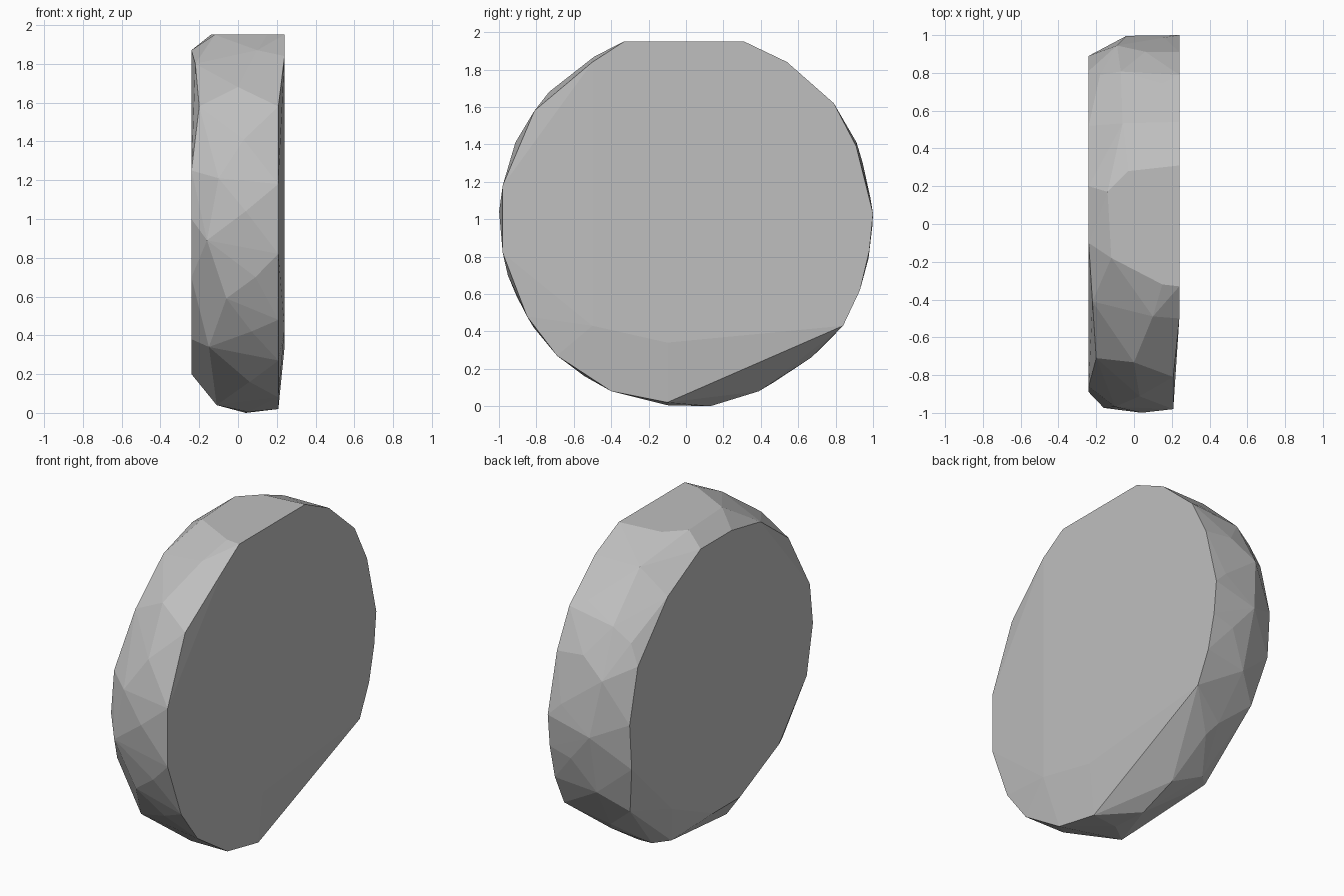
import bpy, bmesh, math

if "Cube" in bpy.data.objects:
    bpy.data.objects.remove(bpy.data.objects["Cube"])

mat = bpy.data.materials.new("stone grey")
mat.diffuse_color = (0.52, 0.52, 0.52, 1)
mat.use_nodes = True
mat.node_tree.nodes["Principled BSDF"].inputs["Base Color"].default_value = mat.diffuse_color

# right rim: flat face at x = 0.24 and its sloped lower and front corners (y, z)
right_flat = [(-.33, 1.95), (.31, 1.95), (.54, 1.84), (.79, 1.62), (.91, 1.39), (1, 1.03),
              (.98, .83), (.93, .62), (.84, .43), (-.1, .34), (-.5, .43), (-.5, 1.84)]
right_low = [(-.1, .02), (-.4, .08), (-.69, .27), (-.85, .48), (-.98, .82), (-.98, 1.18), (-.81, 1.58)]
# left rim at x = -0.24
left_flat = [(.2, 1.87), (.52, 1.7), (.81, 1.38), (.89, 1.05), (.87, .77), (.48, .38), (.08, .2),
             (-.18, .2), (-.56, .38), (-.83, .70), (-.89, 1.0), (-.86, 1.25), (-.1, 1.87)]
# flat top at z = 1.95 (x, y)
top_flat = [(-.14, .17), (-.03, .28), (-.12, -.18), (.15, -.32)]
# facet corners of the curved side (x, z), placed on a sphere
side = [(0, 1.68), (.03, 1.41), (-.1, 1.21), (.04, 1.04), (-.16, .89), (.09, .7), (-.06, .59),
        (.07, .42), (-.15, .34), (.06, .16), (-.11, .04), (.05, .005), (.1, 1.87)]


def on_sphere(x, z):
    return math.sqrt(max(0, 1 - (x - .04) ** 2 - (z - 1) ** 2))


points = [(.24, y, z) for y, z in right_flat] + [(.208, y, z) for y, z in right_low]
points += [(-.24, y, z) for y, z in left_flat] + [(x, y, 1.95) for x, y in top_flat]
points += [(-.2, -.71, 1.58), (-.22, -.41, 1.8)]
points += [(x, -on_sphere(x, z), z) for x, z in side]
# back half repeats the front facets turned through the centre
points += [(-x, on_sphere(-x, 2 - z), 2 - z) for x, z in side if 2 - z < 1.9]
points += [(.05, .39, .08), (.04, .67, .26), (.04, .13, 0),
           (-.18, .79, 1.5), (-.18, .80, .47), (-.18, .4, .14)]

# faceted stone disc
bm = bmesh.new()
for p in points:
    bm.verts.new(p)
hull = bmesh.ops.convex_hull(bm, input=bm.verts[:])
loose = [v for v in bm.verts if not v.link_faces]
bmesh.ops.delete(bm, geom=loose, context='VERTS')
bmesh.ops.dissolve_limit(bm, angle_limit=.01, verts=bm.verts[:], edges=bm.edges[:])
bmesh.ops.recalc_face_normals(bm, faces=bm.faces[:])
mesh = bpy.data.meshes.new("stone_disc")
bm.to_mesh(mesh)
bm.free()
mesh.materials.append(mat)
bpy.context.collection.objects.link(bpy.data.objects.new("stone_disc", mesh))
